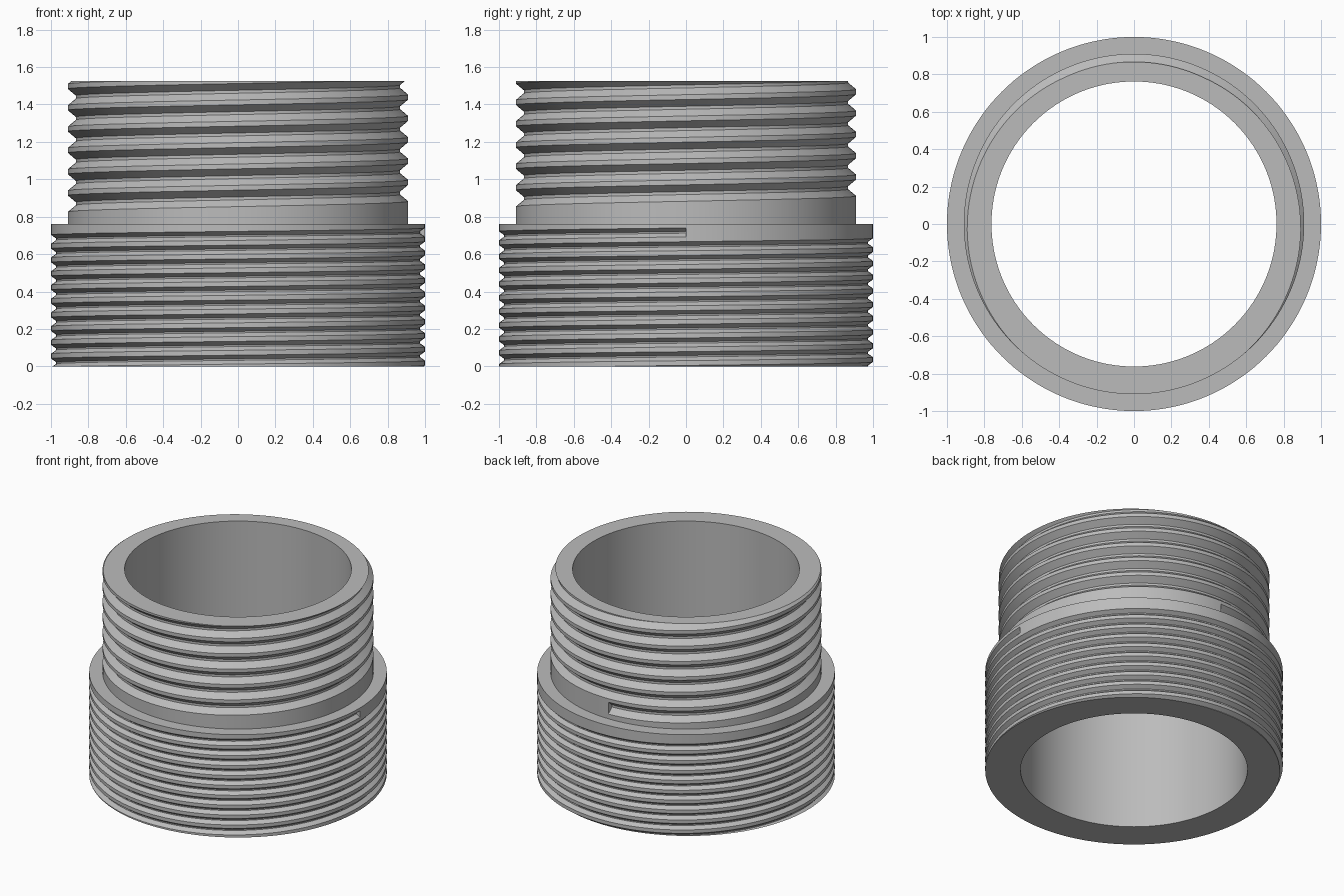
import bpy, bmesh
from math import cos, sin, pi

cube = bpy.data.objects.get("Cube")
if cube:
    bpy.data.objects.remove(cube)

BORE = 0.762
SHOULDER = 0.762
TOP = 1.525
SEGMENTS = 144

grey = bpy.data.materials.new("plain grey")
grey.use_nodes = True
grey.diffuse_color = (0.5, 0.5, 0.5, 1)
grey.node_tree.nodes["Principled BSDF"].inputs["Base Color"].default_value = (0.5, 0.5, 0.5, 1)


def threaded_tube(name, z0, z1, crest, root, pitch, half, flat, start, turns, angle, cap_z):
    """Tube with a helical groove; the groove has one blunt end at the given angle."""
    bm = bmesh.new()

    def radius(z, centres):
        d = min(abs(z - c) for c in centres)
        t = min(max((d - flat) / (half - flat), 0), 1)
        return root + (crest - root) * t

    def point(r, z, a):
        return bm.verts.new((r * cos(a), r * sin(a), z))

    # One column of profile points per step round the axis
    columns = []
    for i in range(SEGMENTS + 1):
        u = i / SEGMENTS
        a = angle + 2 * pi * u
        centres = [start + pitch * (k + u) for k in turns]
        heights = [z0]
        for c in centres:
            heights += [min(max(c + o, z0), z1) for o in (-half, -flat, flat, half)]
        heights.append(z1)
        column = [point(BORE, z0, a)]
        column += [point(radius(z, centres), z, a) for z in heights]
        column.append(point(BORE, z1, a))
        columns.append(column)

    # Skin between neighbouring columns, closing through the bore
    for left, right in zip(columns, columns[1:]):
        n = len(left)
        for j in range(n):
            k = (j + 1) % n
            bm.faces.new((left[j], right[j], right[k], left[k]))

    # Blunt end wall of the groove
    wall = ((crest, -half), (root, -flat), (root, flat), (crest, half))
    bm.faces.new([point(r, cap_z + o, angle) for r, o in wall])

    bmesh.ops.remove_doubles(bm, verts=bm.verts, dist=0.00002)
    bmesh.ops.dissolve_degenerate(bm, edges=bm.edges, dist=0.00002)
    bmesh.ops.recalc_face_normals(bm, faces=bm.faces)

    mesh = bpy.data.meshes.new(name)
    bm.to_mesh(mesh)
    bm.free()
    mesh.materials.append(grey)
    obj = bpy.data.objects.new(name, mesh)
    bpy.context.collection.objects.link(obj)
    bpy.ops.object.select_all(action='DESELECT')
    obj.select_set(True)
    bpy.context.view_layer.objects.active = obj
    bpy.ops.object.shade_smooth_by_angle(angle=pi / 6)
    return obj


# Wide lower body with the fine thread, blunt end under the shoulder
threaded_tube("lower_fine_thread", 0, SHOULDER, crest=1.0, root=0.972,
              pitch=0.0735, half=0.024, flat=0.004, start=0.0545,
              turns=range(-2, 9), angle=0, cap_z=0.0545 + 9 * 0.0735)

# Narrow upper body with the coarse thread, blunt end above the plain collar
threaded_tube("upper_coarse_thread", SHOULDER, TOP, crest=0.91, root=0.867,
              pitch=0.114, half=0.044, flat=0.008, start=0.841,
              turns=range(7), angle=pi / 2, cap_z=0.841)
